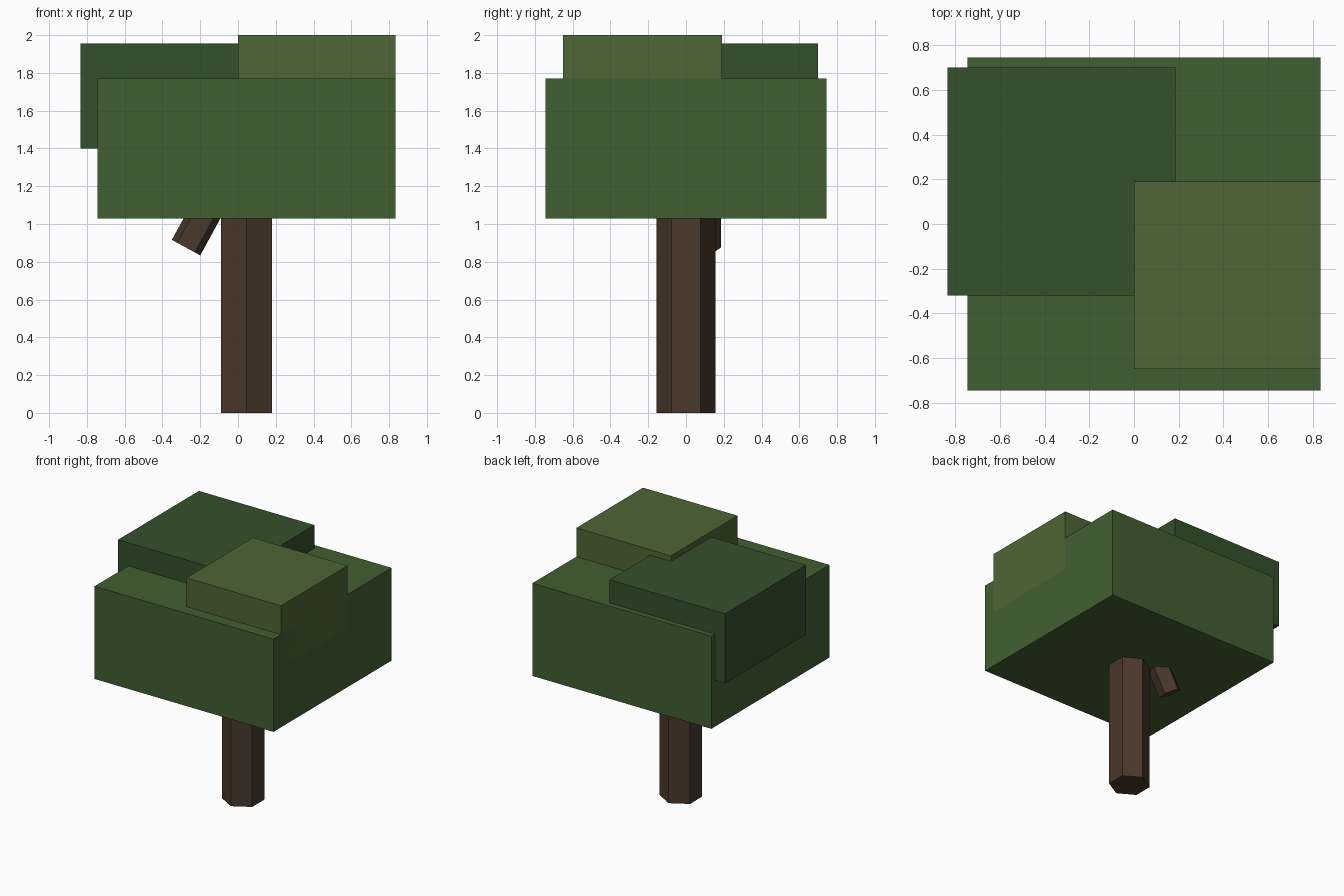
import bpy
from math import radians
from mathutils import Vector, Matrix

if "Cube" in bpy.data.objects:
    bpy.data.objects.remove(bpy.data.objects["Cube"])


def material(name, rgb):
    m = bpy.data.materials.new(name)
    linear = [((c / 255 + 0.055) / 1.055) ** 2.4 for c in rgb]
    m.diffuse_color = (*linear, 1)
    m.use_nodes = True
    m.node_tree.nodes["Principled BSDF"].inputs["Base Color"].default_value = m.diffuse_color
    return m


def block(name, lo, hi, mat):
    lo, hi = Vector(lo), Vector(hi)
    bpy.ops.mesh.primitive_cube_add(size=1)
    ob = bpy.context.object
    ob.name = name
    ob.data.transform(Matrix.Translation((lo + hi) / 2) @ Matrix.Diagonal((*(hi - lo), 1)))
    ob.data.materials.append(mat)


def post(name, sides, radius, length, base, tilt, mat):
    # prism standing on the centre of its lower end, leaned in the xz plane
    bpy.ops.mesh.primitive_cylinder_add(vertices=sides, radius=radius, depth=length)
    ob = bpy.context.object
    ob.name = name
    ob.data.transform(Matrix.Translation((0, 0, length / 2)))
    ob.location = base
    ob.rotation_euler.y = radians(tilt)
    ob.data.materials.append(mat)


bark = material("bark", (74, 56, 43))
mid_green = material("mid_green", (66, 95, 50))
dark_green = material("dark_green", (52, 80, 44))
light_green = material("light_green", (78, 102, 54))

# Wood
post("trunk", 6, 0.155, 1.3, (0.045, 0, 0), 0, bark)
post("branch", 5, 0.09, 0.5, (-0.275, 0.095, 0.875), 28.6, bark)

# Foliage blocks
block("main_foliage", (-0.745, -0.745, 1.03), (0.835, 0.745, 1.77), mid_green)
block("dark_foliage", (-0.835, -0.32, 1.40), (0.185, 0.70, 1.955), dark_green)
block("light_foliage", (0, -0.65, 1.50), (0.835, 0.19, 2.0), light_green)
